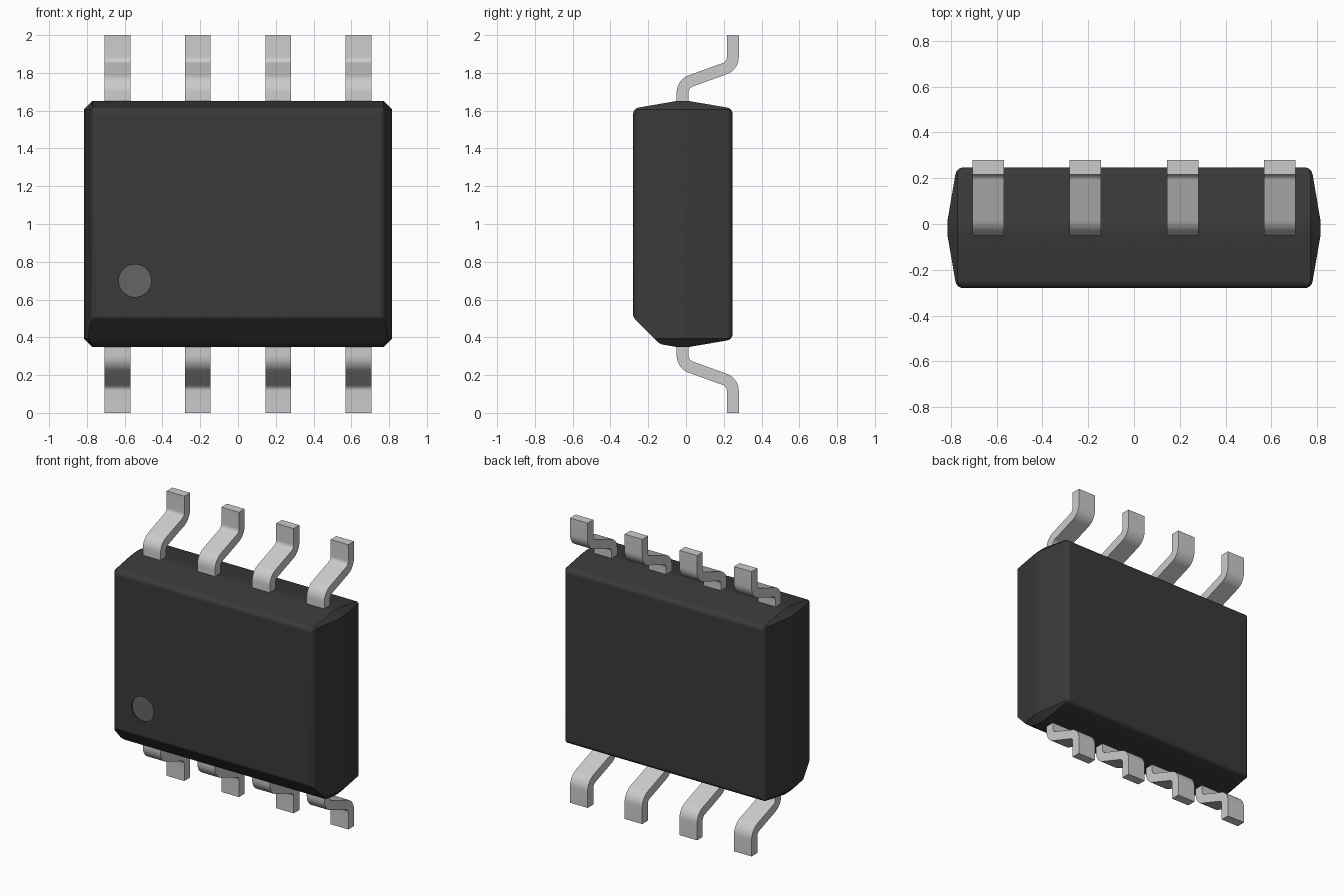
import bpy, bmesh
from math import sin, cos, radians, pi
from mathutils import Vector, Matrix

if "Cube" in bpy.data.objects:
    bpy.data.objects.remove(bpy.data.objects["Cube"])


def material(name, v):
    m = bpy.data.materials.new(name)
    m.diffuse_color = (v, v, v, 1)
    m.use_nodes = True
    m.node_tree.nodes["Principled BSDF"].inputs["Base Color"].default_value = m.diffuse_color
    return m


def make_object(name, bm, mat=None, smooth=None):
    bmesh.ops.recalc_face_normals(bm, faces=bm.faces)
    me = bpy.data.meshes.new(name)
    bm.to_mesh(me)
    bm.free()
    ob = bpy.data.objects.new(name, me)
    bpy.context.collection.objects.link(ob)
    if mat:
        me.materials.append(mat)
    if smooth:
        bpy.ops.object.select_all(action='DESELECT')
        ob.select_set(True)
        bpy.context.view_layer.objects.active = ob
        bpy.ops.object.shade_smooth_by_angle(angle=radians(smooth))
    return ob


# Package body: hull of chamfered sections, rounded at front and back
R = 0.035
sections = [(-0.045, 0.815, 0.652, 0.045), (0.01, 0.815, 0.652, 0.045)]
for k in range(5):
    a = radians(8 + 82 * k / 4)
    inset = R - R * cos(a)
    for y in (-0.28 + R - R * sin(a), 0.247 - R + R * sin(a)):
        sections.append((y, 0.78 - inset, 0.617 - inset, 0.01))

bm = bmesh.new()
for y, w, h, c in sections:
    for sx in (-1, 1):
        for sz in (-1, 1):
            bm.verts.new((sx * w, y, 1 + sz * (h - c)))
            bm.verts.new((sx * (w - c), y, 1 + sz * h))
bmesh.ops.convex_hull(bm, input=bm.verts[:])
bmesh.ops.delete(bm, geom=[v for v in bm.verts if not v.link_faces], context='VERTS')
bmesh.ops.dissolve_limit(bm, angle_limit=radians(0.5), verts=bm.verts[:], edges=bm.edges[:])

# Sloped lower front edge, with two thin cuts softening its corners
for y, z, ny, nz in ((-0.28, 0.505, -1, -1),
                     (-0.276, 0.506, -0.924, -0.383),
                     (-0.14, 0.369, -0.5, -0.866)):
    bmesh.ops.bisect_plane(bm, geom=bm.verts[:] + bm.edges[:] + bm.faces[:], dist=1e-5,
                           plane_co=(0, y, z), plane_no=Vector((0, ny, nz)).normalized(),
                           clear_outer=True)
    bmesh.ops.holes_fill(bm, edges=[e for e in bm.edges if e.is_boundary])
body = make_object("package_body", bm, material("dark_plastic", 0.042), smooth=30)


# Round pin-one marker: shallow recess with a lighter floor
def disc(name, y, depth, mat=None):
    bm = bmesh.new()
    bmesh.ops.create_cone(bm, cap_ends=True, segments=48, radius1=0.086, radius2=0.086, depth=depth,
                          matrix=Matrix.Translation((-0.545, y, 0.70)) @ Matrix.Rotation(pi / 2, 4, 'X'))
    return make_object(name, bm, mat)


cutter = disc("marker_cutter", -0.28, 0.024)
cutter.hide_render = True
cutter.hide_viewport = True
cut = body.modifiers.new("marker_recess", 'BOOLEAN')
cut.operation = 'DIFFERENCE'
cut.object = cutter
normals = body.modifiers.new("normals", 'WEIGHTED_NORMAL')
normals.keep_sharp = True
disc("marker_floor", -0.267, 0.01, material("marker_grey", 0.13))


# Bent leads: filleted centre line, thickened and extruded
T, RAD = 0.063, 0.065
corners = [Vector(p) for p in ((-0.018, 1.55), (-0.018, 1.742), (0.248, 1.838), (0.248, 2.0))]


def lead_profile():
    left, right = [], []

    def add(p, d):
        n = Vector((-d.y, d.x)) * T / 2
        left.append(p + n)
        right.append(p - n)

    dirs = [(b - a).normalized() for a, b in zip(corners, corners[1:])]
    add(corners[0], dirs[0])
    for p, d0, d1 in zip(corners[1:], dirs, dirs[1:]):
        turn = d0.angle(d1)
        side = 1 if d0.cross(d1) > 0 else -1
        start = p - d0 * RAD * sin(turn / 2) / cos(turn / 2)
        centre = start + Vector((-d0.y, d0.x)) * side * RAD
        for k in range(9):
            a = side * turn * k / 8
            d = Vector((d0.x * cos(a) - d0.y * sin(a), d0.x * sin(a) + d0.y * cos(a)))
            add(centre - Vector((-d.y, d.x)) * side * RAD, d)
    add(corners[-1], dirs[-1])
    return left, right


def lead(name, x, flip):
    bm = bmesh.new()
    left, right = lead_profile()
    pts = left + right[::-1]
    face = bm.faces.new([bm.verts.new((x - 0.0685, p.x, 2 - p.y if flip else p.y)) for p in pts])
    ext = bmesh.ops.extrude_face_region(bm, geom=[face])['geom']
    bmesh.ops.translate(bm, vec=(0.137, 0, 0),
                        verts=[g for g in ext if isinstance(g, bmesh.types.BMVert)])
    make_object(name, bm, smooth=30)


for i, x in enumerate((-0.637, -0.213, 0.213, 0.637)):
    lead(f"top_lead_{i + 1}", x, False)
    lead(f"bottom_lead_{i + 1}", x, True)
